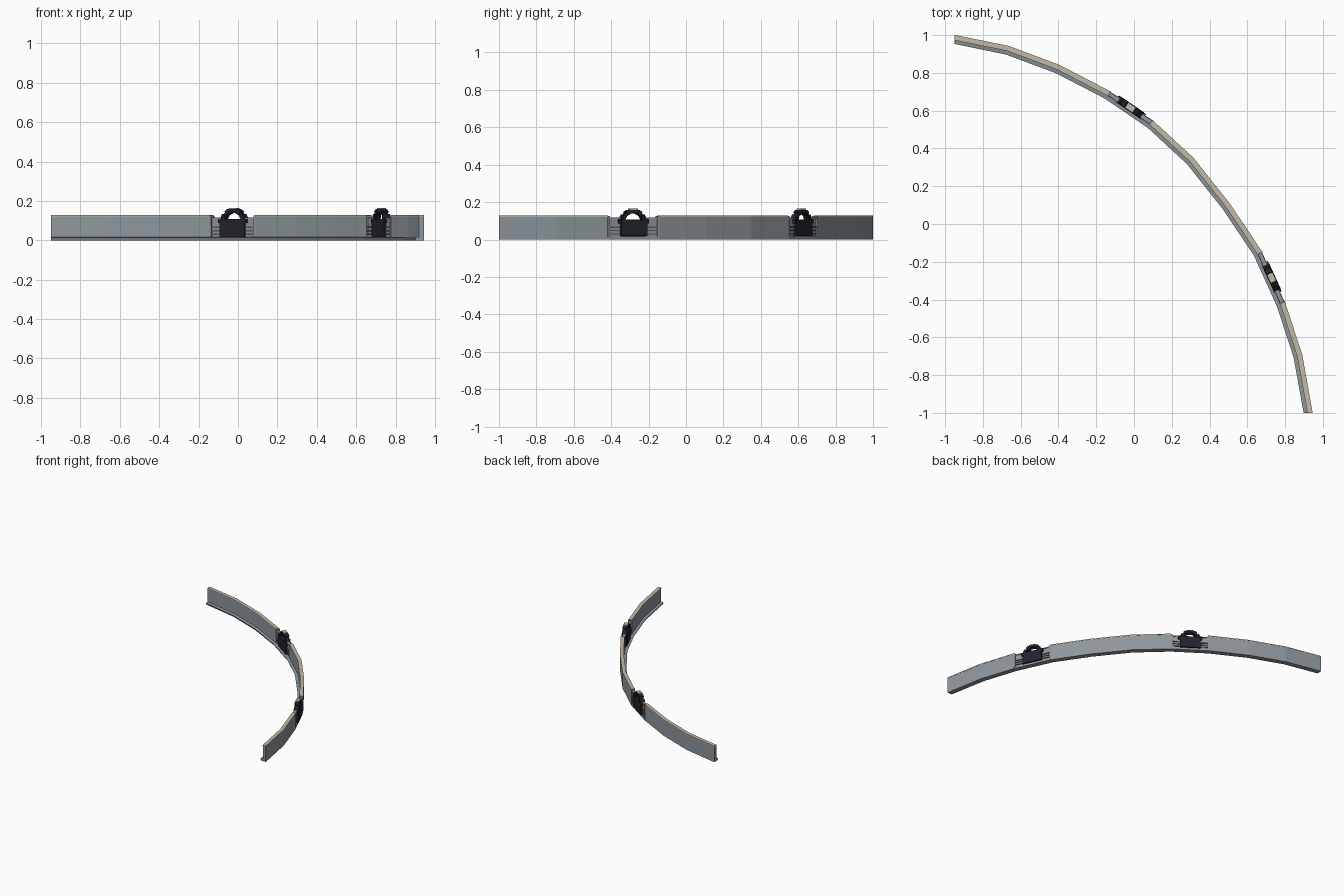
import bpy, bmesh, math
from mathutils import Vector, Matrix

if "Cube" in bpy.data.objects:
    bpy.data.objects.remove(bpy.data.objects["Cube"])


def material(name, rgb):
    m = bpy.data.materials.new(name)
    m.diffuse_color = (*rgb, 1)
    m.use_nodes = True
    m.node_tree.nodes["Principled BSDF"].inputs["Base Color"].default_value = m.diffuse_color
    return m


GREY = material("wall grey", (0.27, 0.31, 0.335))
TAN = material("cap tan", (0.56, 0.48, 0.38))
BLACK = material("gate black", (0.016, 0.016, 0.024))
RAIL = material("rail dark grey", (0.08, 0.09, 0.10))

# outer edge of the curved barrier, seen from above
PATH = [Vector(p) for p in [
    (-0.95, 1.0), (-0.664, 0.942), (-0.394, 0.841), (-0.13, 0.704), (0.103, 0.545), (0.315, 0.349),
    (0.508, 0.106), (0.675, -0.143), (0.80, -0.418), (0.89, -0.693), (0.945, -1.0)]]


def seg_normal(i):
    d = (PATH[i + 1] - PATH[i]).normalized()
    return Vector((-d.y, d.x))


NORMALS = [Vector((0, 1))] + [(seg_normal(i - 1) + seg_normal(i)).normalized()
                              for i in range(1, len(PATH) - 1)] + [Vector((1, 0))]


def finish(name, bm, mat, matrix=None):
    bmesh.ops.recalc_face_normals(bm, faces=bm.faces)
    me = bpy.data.meshes.new(name)
    bm.to_mesh(me)
    bm.free()
    me.materials.append(mat)
    ob = bpy.data.objects.new(name, me)
    if matrix:
        ob.matrix_world = matrix
    bpy.context.collection.objects.link(ob)
    return ob


def sweep(name, a, b, profile, mat):
    """Sweep a closed (outward offset, height) profile along path points a..b."""
    bm = bmesh.new()
    rings = []
    for i in range(a, b + 1):
        rings.append([bm.verts.new((*(PATH[i] + NORMALS[i] * o), z)) for o, z in profile])
    n = len(profile)
    for r, s in zip(rings, rings[1:]):
        for k in range(n):
            bm.faces.new((r[k], r[(k + 1) % n], s[(k + 1) % n], s[k]))
    bm.faces.new(rings[0])
    bm.faces.new(rings[-1])
    return finish(name, bm, mat)


def box(name, centre, size, mat, matrix):
    bm = bmesh.new()
    bmesh.ops.create_cube(bm, size=1, matrix=Matrix.Translation(centre) @ Matrix.Diagonal((*size, 1)))
    return finish(name, bm, mat, matrix)


# foot strip runs the whole length on the inner side
sweep("foot_strip", 0, 10, [(0, 0), (0, 0.016), (-0.027, 0.018), (-0.047, 0.014), (-0.041, 0)], GREY)

# three wall runs with tan caps, leaving gaps for the gates
for k, (a, b) in enumerate([(0, 3), (4, 7), (8, 10)]):
    sweep(f"wall_{k}", a, b, [(0, 0.014), (0, 0.121), (-0.026, 0.121), (-0.026, 0.014)], GREY)
    sweep(f"wall_cap_{k}", a, b, [(0.001, 0.121), (0.001, 0.128), (-0.027, 0.128), (-0.027, 0.121)], TAN)


def gate(tag, i):
    p, q = PATH[i], PATH[i + 1]
    d, n = (q - p).normalized(), seg_normal(i)
    c = (p + q) / 2 - n * 0.01
    half = (q - p).length / 2
    M = Matrix(((d.x, n.x, 0, c.x), (d.y, n.y, 0, c.y), (0, 0, 1, 0), (0, 0, 0, 1)))

    for s in (-1, 1):
        # end post, recessed panel and rails on each side
        box(f"end_post_{tag}", (s * (half - 0.005), -0.003, 0.068), (0.011, 0.03, 0.116), GREY, M)
        inner = 0.072
        mid, length = s * (half + inner) / 2, half - inner
        box(f"side_panel_{tag}", (mid, -0.003, 0.06), (length, 0.014, 0.108), GREY, M)
        box(f"top_rail_{tag}", (mid, -0.003, 0.113), (length, 0.022, 0.007), GREY, M)
        for z in (0.03, 0.048, 0.066):
            box(f"side_rail_{tag}", (mid, -0.003, z), (length, 0.026, 0.007), RAIL, M)
        box(f"arch_lug_{tag}", (s * 0.077, 0, 0.098), (0.022, 0.036, 0.022), BLACK, M)

    # gate block
    box(f"gate_block_{tag}", (0, 0, 0.063), (0.152, 0.04, 0.09), BLACK, M)

    # half-ring arch with raised ribs
    bm = bmesh.new()
    steps, rings = 12, []
    for k in range(steps + 1):
        t = math.pi * k / steps
        ring = []
        for r, y in ((0.056, -0.014), (0.073, -0.014), (0.073, 0.014), (0.056, 0.014)):
            ring.append(bm.verts.new((r * math.cos(t), y, 0.085 + r * math.sin(t))))
        rings.append(ring)
    for r, s in zip(rings, rings[1:]):
        for k in range(4):
            bm.faces.new((r[k], r[(k + 1) % 4], s[(k + 1) % 4], s[k]))
    bm.faces.new(rings[0])
    bm.faces.new(rings[-1])
    for deg in (30, 60, 120, 150):
        t = math.radians(deg)
        bmesh.ops.create_cube(bm, size=1, matrix=Matrix.Translation((0.067 * math.cos(t), 0, 0.085 + 0.067 * math.sin(t)))
                              @ Matrix.Rotation(-t, 4, 'Y') @ Matrix.Diagonal((0.023, 0.036, 0.022, 1)))
    finish(f"gate_arch_{tag}", bm, BLACK, M)

    # tan cap on top of the arch
    box(f"arch_crown_{tag}", (0, 0, 0.153), (0.056, 0.034, 0.01), BLACK, M)
    box(f"arch_cap_{tag}", (0, 0, 0.161), (0.045, 0.03, 0.008), TAN, M)


gate("left", 3)
gate("right", 7)
